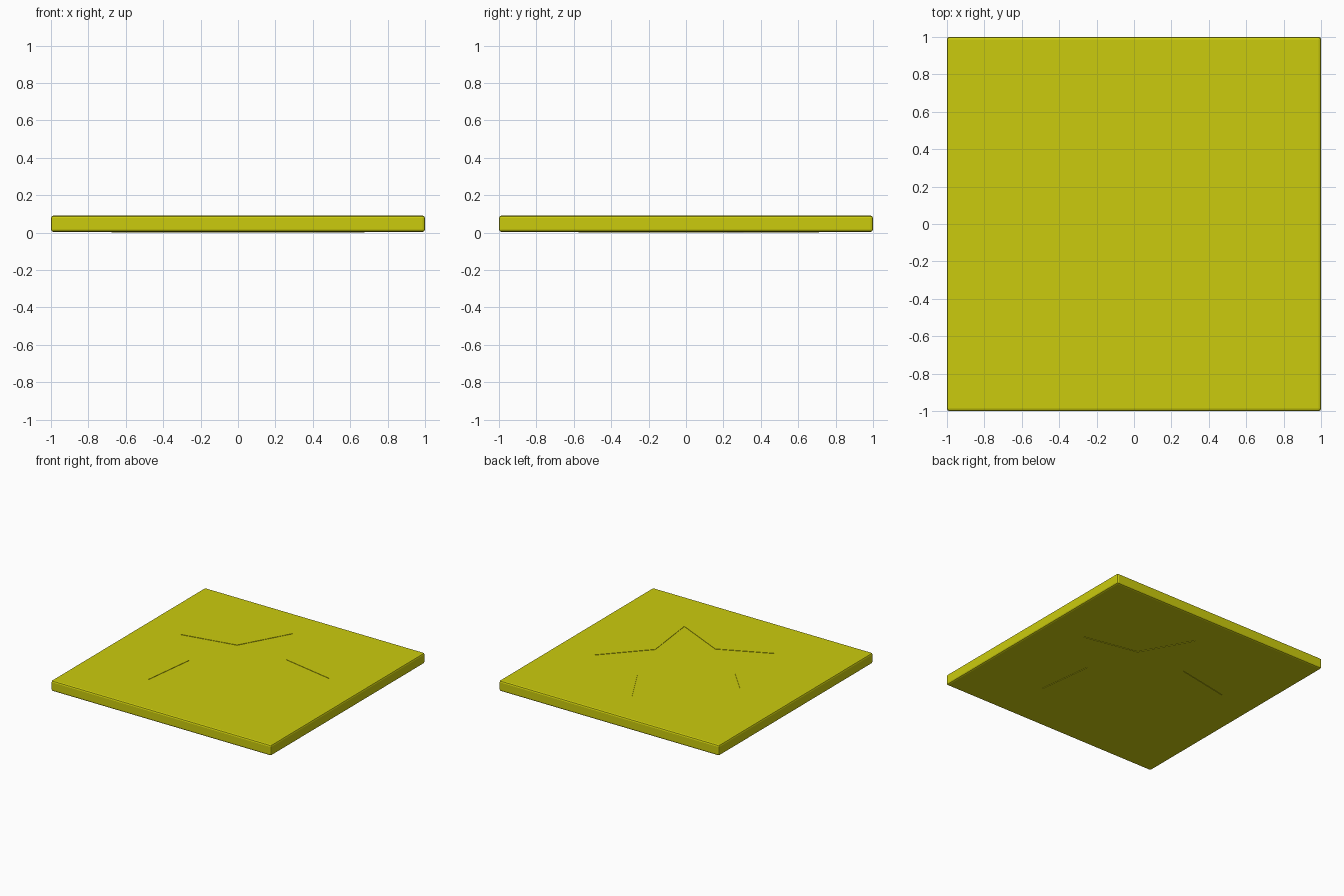
import bpy, bmesh, math

if "Cube" in bpy.data.objects:
    bpy.data.objects.remove(bpy.data.objects["Cube"])

yellow = bpy.data.materials.new("yellow")
yellow.diffuse_color = (0.60, 0.60, 0.004, 1)
yellow.use_nodes = True
yellow.node_tree.nodes["Principled BSDF"].inputs["Base Color"].default_value = yellow.diffuse_color

BOTTOM, TOP = 0.004, 0.091     # plate heights
RECESS = 0.003                 # star sits slightly low in the plate


def star(name, z0, z1, outer=0.71, inner=0.38):
    """Five-pointed star prism, one tip towards +y."""
    bm = bmesh.new()
    ring = []
    for i in range(10):
        a = math.pi / 2 + i * math.pi / 5
        r = inner if i % 2 else outer
        ring.append(bm.verts.new((r * math.cos(a), r * math.sin(a), z0)))
    face = bm.faces.new(ring)
    ext = bmesh.ops.extrude_face_region(bm, geom=[face])
    for v in ext["geom"]:
        if isinstance(v, bmesh.types.BMVert):
            v.co.z = z1
    bmesh.ops.recalc_face_normals(bm, faces=bm.faces)
    me = bpy.data.meshes.new(name)
    bm.to_mesh(me)
    bm.free()
    ob = bpy.data.objects.new(name, me)
    bpy.context.collection.objects.link(ob)
    me.materials.append(yellow)
    return ob


# Square plate with softened edges
bpy.ops.mesh.primitive_cube_add(size=1, location=(0, 0, (BOTTOM + TOP) / 2))
plate = bpy.context.object
plate.name = "square_plate"
plate.scale = (2, 2, TOP - BOTTOM)
bpy.ops.object.transform_apply(location=True, rotation=False, scale=True)
plate.data.materials.append(yellow)
bevel = plate.modifiers.new("edge_bevel", 'BEVEL')
bevel.width = 0.013
bevel.segments = 2

# Star-shaped opening through the plate
cutter = star("star_cutter", -0.1, 0.2)
cutter.hide_render = True
cutter.hide_viewport = True
cut = plate.modifiers.new("star_opening", 'BOOLEAN')
cut.operation = 'DIFFERENCE'
cut.solver = 'EXACT'
cut.object = cutter

# Star inlay, recessed on top and standing proud underneath
star("star_inlay", 0.0, TOP - RECESS)
